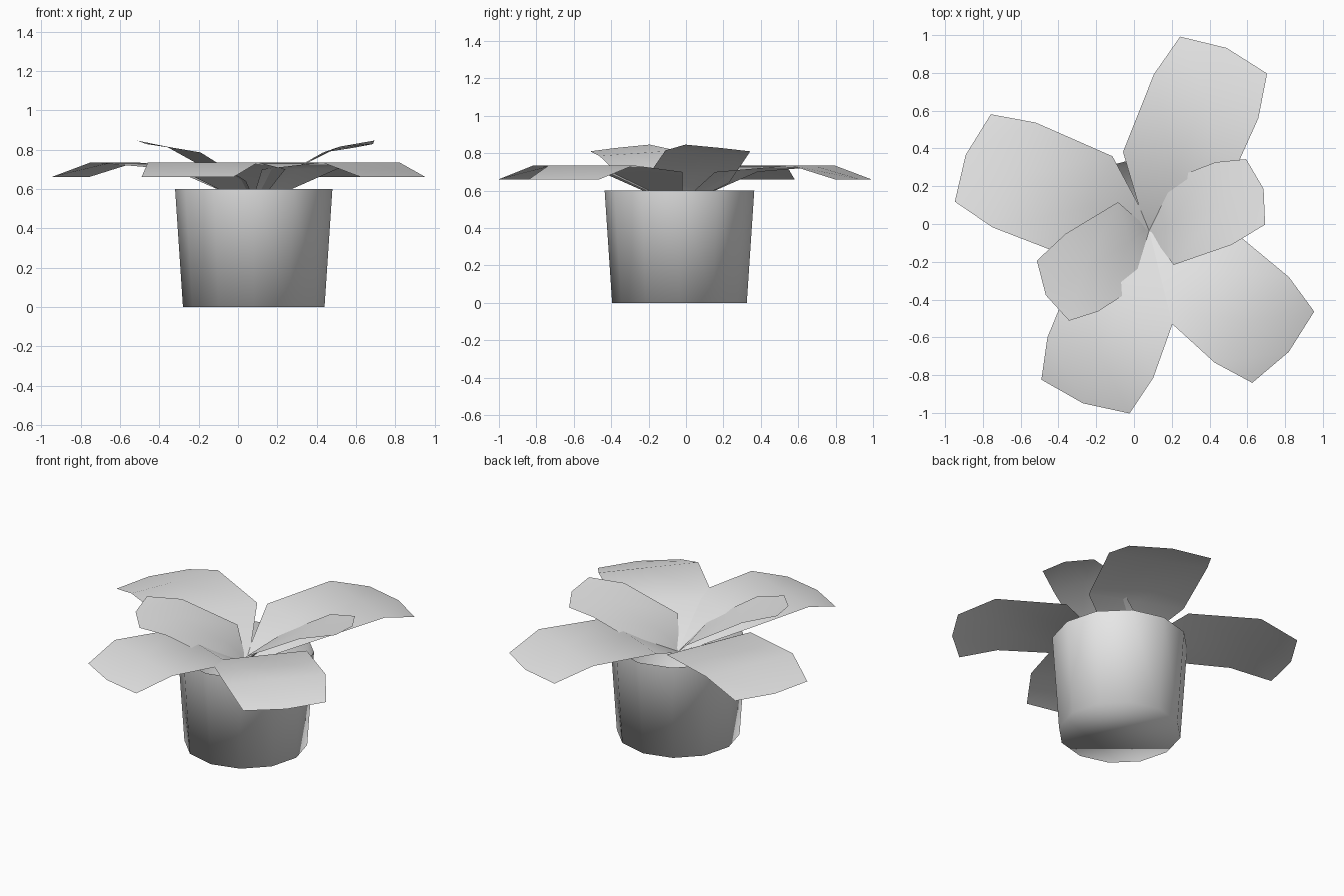
import bpy, bmesh
from math import radians, cos, sin
from mathutils import Matrix, Vector

cube = bpy.data.objects.get("Cube")
if cube:
    bpy.data.objects.remove(cube)

CENTRE = Vector((0.08, -0.035, 0))

grey = bpy.data.materials.new("plain grey")
grey.use_nodes = True
grey.diffuse_color = (0.8, 0.8, 0.8, 1)
grey.node_tree.nodes["Principled BSDF"].inputs["Base Color"].default_value = grey.diffuse_color


def finish(name, bm):
    """Turn a bmesh into a smooth shaded object."""
    mesh = bpy.data.meshes.new(name)
    for f in bm.faces:
        f.smooth = True
    bm.to_mesh(mesh)
    bm.free()
    mesh.materials.append(grey)
    obj = bpy.data.objects.new(name, mesh)
    bpy.context.collection.objects.link(obj)
    return obj


# Pot: tapered twelve sided tub with an open top
bm = bmesh.new()
bmesh.ops.create_cone(bm, cap_ends=True, segments=12, radius1=0.36, radius2=0.4, depth=0.6,
                      matrix=Matrix.Translation(CENTRE + Vector((0, 0, 0.3))))
top = [f for f in bm.faces if f.normal.z > 0.9]
bmesh.ops.delete(bm, geom=top, context='FACES_ONLY')
finish("pot", bm)


# Leaves: rows of (distance, half width, height, skew, tilt), three points across
BIG = [(0.0, 0.02, 0.52, 0, 0), (0.32, 0.29, 0.70, 0, 0),
       (0.75, 0.30, 0.735, 0, 0), (0.98, 0.25, 0.66, 0, 0)]
SMALL = [(0.0, 0.02, 0.52, 0, 0), (0.12, 0.215, 0.65, 0.06, -0.01),
         (0.42, 0.22, 0.80, 0.035, -0.015), (0.60, 0.18, 0.828, 0.012, -0.018)]


def leaf(name, rows, angle, length, tip):
    bm = bmesh.new()
    turn = Matrix.Translation(CENTRE) @ Matrix.Rotation(radians(angle), 4, 'Z')
    grid = []
    for i, (along, half, z, skew, tilt) in enumerate(rows):
        point = tip if i == len(rows) - 1 else 0
        grid.append([bm.verts.new(turn @ Vector((
            (along + skew * s + (point if s == 0 else 0)) * length,
            half * s, z + tilt * s))) for s in (-1, 0, 1)])
    for a, b in zip(grid, grid[1:]):
        for j in (0, 1):
            bm.faces.new((a[j], b[j], b[j + 1], a[j + 1]))
    finish(name, bm)


leaf("back_leaf", BIG, 67, 1.03, 0.04)
leaf("right_side_leaf", BIG, 157.6, 1.03, 0.04)
leaf("front_leaf", BIG, -111, 0.96, 0.04)
leaf("left_side_leaf", BIG, -41, 0.96, 0.04)
leaf("left_small_leaf", SMALL, 20, 1.0, 0.045)
leaf("right_small_leaf", SMALL, -148, 1.0, 0.045)
